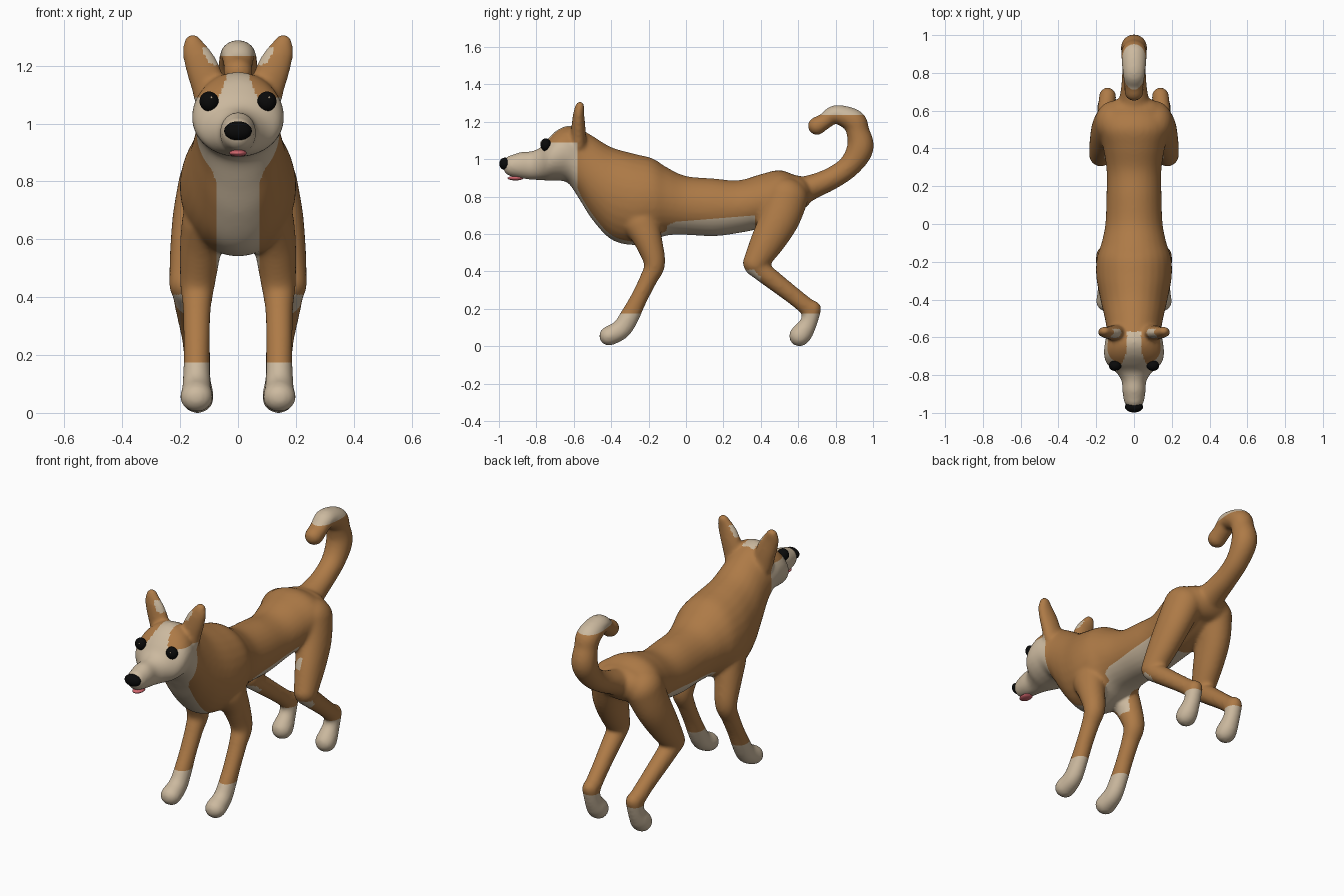
import bpy, bmesh, math
from mathutils import Vector

cube = bpy.data.objects.get("Cube")
if cube:
    bpy.data.objects.remove(cube, do_unlink=True)


def material(name, rgb, rough=0.7):
    m = bpy.data.materials.new(name)
    m.use_nodes = True
    m.diffuse_color = (*rgb, 1)
    bsdf = next(n for n in m.node_tree.nodes if n.type == 'BSDF_PRINCIPLED')
    bsdf.inputs["Base Color"].default_value = (*rgb, 1)
    bsdf.inputs["Roughness"].default_value = rough
    return m


TAN = material("tan_fur", (0.42, 0.195, 0.062))
CREAM = material("cream_fur", (0.60, 0.485, 0.345))
BLACK = material("black", (0.003, 0.003, 0.003), 0.4)
PINK = material("pink_tongue", (0.62, 0.13, 0.15))


def spline(keys, steps=5):
    """Smooth curve through the keys, each a position followed by two radii."""
    out = []
    for i in range(len(keys) - 1):
        a, b = keys[max(i - 1, 0)], keys[i]
        c, d = keys[i + 1], keys[min(i + 2, len(keys) - 1)]
        for s in range(steps):
            t = s / steps
            out.append([0.5 * (2 * q + (r - p) * t + (2 * p - 5 * q + 4 * r - w) * t * t
                               + (3 * q - p - 3 * r + w) * t ** 3)
                        for p, q, r, w in zip(a, b, c, d)])
    return out + [list(keys[-1])]


def loft(bm, keys, upright=False, sides=28):
    """Rounded tube along the keys; upright keeps every ring in the xz plane."""
    pts = spline(keys)
    rings = []
    for i, p in enumerate(pts):
        ahead, back = pts[min(i + 1, len(pts) - 1)], pts[max(i - 1, 0)]
        t = Vector((0, 1, 0)) if upright else (Vector(ahead[:3]) - Vector(back[:3])).normalized()
        rings.append((Vector(p[:3]), t, p[3], p[4]))

    def dome(ring, sign):
        c, t, rx, rn = ring
        out = []
        for k in range(1, 6):
            a = k * math.pi / 2 / 5.3
            out.append((c + t * sign * min(rx, rn) * math.sin(a), t,
                        rx * math.cos(a), rn * math.cos(a)))
        return out
    rings = dome(rings[0], -1)[::-1] + rings + dome(rings[-1], 1)
    loops = []
    for c, t, rx, rn in rings:
        side = (Vector((1, 0, 0)) - t * t.x).normalized()
        up = t.cross(side)
        angles = [2 * math.pi * k / sides for k in range(sides)]
        loops.append([bm.verts.new(c + side * rx * math.cos(a) + up * rn * math.sin(a))
                      for a in angles])
    for a, b in zip(loops, loops[1:]):
        for k in range(sides):
            j = (k + 1) % sides
            bm.faces.new((a[k], a[j], b[j], b[k]))
    bm.faces.new(loops[0][::-1])
    bm.faces.new(loops[-1])


def pair(bm, keys):
    for s in (1, -1):
        loft(bm, [(s * k[0], *k[1:]) for k in keys])


bm = bmesh.new()

# Muzzle, head, neck and trunk: y, top, bottom, half width
trunk = [(-.925, 1.025, .905, .056), (-.88, 1.04, .896, .063), (-.83, 1.042, .89, .066),
         (-.78, 1.062, .888, .1), (-.74, 1.108, .885, .145), (-.69, 1.155, .885, .16),
         (-.63, 1.18, .872, .155), (-.57, 1.165, .785, .145), (-.5, 1.125, .675, .155),
         (-.4, 1.065, .57, .178), (-.28, 1.03, .54, .2), (-.18, 1.005, .565, .197),
         (-.1, .955, .592, .172), (0, .91, .595, .152), (.15, .897, .588, .146),
         (.28, .887, .605, .145), (.4, .92, .63, .163), (.5, .942, .67, .185), (.58, .915, .72, .165)]
loft(bm, [(0, y, (a + b) / 2, w, (a - b) / 2) for y, a, b, w in trunk], upright=True)

# Tail with its curled end
loft(bm, [(0, .56, .81, .1, .09), (0, .67, .85, .077, .067), (0, .78, .898, .064, .06),
          (0, .875, .965, .064, .061), (0, .932, 1.06, .07, .072), (0, .918, 1.15, .064, .062),
          (0, .895, 1.205, .068, .064), (0, .8, 1.24, .06, .05), (0, .745, 1.205, .052, .044),
          (0, .70, 1.178, .052, .05)])

# Ears
pair(bm, [(.09, -.575, 1.08, .06, .042), (.105, -.575, 1.14, .06, .04),
          (.126, -.575, 1.2, .058, .035), (.148, -.573, 1.25, .047, .029),
          (.158, -.567, 1.285, .032, .025)])

# Front legs and paws
pair(bm, [(.115, -.24, .66, .08, .1), (.13, -.2, .56, .072, .075), (.14, -.168, .44, .06, .057),
          (.142, -.2, .36, .049, .048), (.143, -.255, .25, .046, .046),
          (.143, -.296, .17, .046, .052), (.143, -.345, .092, .05, .054),
          (.143, -.412, .055, .058, .053)])

# Thighs
pair(bm, [(.105, .54, .80, .1, .115), (.138, .5, .68, .088, .107), (.16, .43, .55, .076, .09),
          (.177, .368, .443, .062, .066)])

# Shanks
pair(bm, [(.175, .365, .432, .056, .056), (.165, .455, .362, .052, .052),
          (.15, .58, .265, .046, .047), (.14, .67, .192, .046, .048)])

# Hind feet
pair(bm, [(.14, .676, .2, .046, .048), (.14, .658, .13, .045, .046),
          (.14, .626, .077, .054, .056), (.14, .607, .055, .058, .057)])

bmesh.ops.recalc_face_normals(bm, faces=bm.faces)
mesh = bpy.data.meshes.new("dog_body")
bm.to_mesh(mesh)
bm.free()
body = bpy.data.objects.new("dog_body", mesh)
bpy.context.collection.objects.link(body)

# Fuse the parts into one soft skin
bpy.ops.object.select_all(action='DESELECT')
bpy.context.view_layer.objects.active = body
body.select_set(True)
fuse = body.modifiers.new("fuse", 'REMESH')
fuse.mode = 'VOXEL'
fuse.voxel_size = 0.009
soften = body.modifiers.new("soften", 'SMOOTH')
soften.factor = 0.5
soften.iterations = 18
for name in ("fuse", "soften"):
    bpy.ops.object.modifier_apply(modifier=name)
body.data.materials.append(TAN)
body.data.materials.append(CREAM)


def is_cream(p, n):
    x, y, z = abs(p.x), p.y, p.z
    inward = n.x * (1 if p.x > 0 else -1) < -0.25
    if z < .175 or (y > .6 and z > 1.235):                   # paws, tail top
        return True
    if y < -.58 and z < 1.09:                                # face and throat
        return True
    if y < -.57 and 1.09 <= z < 1.2 and x < .036 + .38 * max(0, 1.17 - z):   # blaze
        return True
    if y < -.555 and 1.205 < z < 1.264 and inward:           # inner ears
        return True
    if y < -.1 and .5 < z < .95 and n.z < .1 and x < .075 + .4 * max(0, z - .8):  # chest
        return True
    if -.19 < y < .37 and .5 < z < min(.67 + .08 * y, .6 + .5 * (y + .19)):  # belly
        return x < .085 if y < -.1 else (x < .155 and (y < .3 or z > .57))
    return z < .41 and .3 < y < .4 and n.z < -.45            # under the knees


# Cut clean colour borders, then paint by rule
bm = bmesh.new()
bm.from_mesh(body.data)
for co, no in [((0, 0, .175), (0, 0, 1)), ((0, 0, 1.235), (0, 0, 1)), ((0, 0, 1.09), (0, 0, 1)),
               ((0, -.58, 0), (0, 1, 0)), ((0, .37, 0), (0, 1, 0)),
               ((.075, 0, 0), (1, 0, 0)), ((-.075, 0, 0), (1, 0, 0)),
               ((0, 0, .67), (0, -.08, 1))]:
    bmesh.ops.bisect_plane(bm, geom=bm.verts[:] + bm.edges[:] + bm.faces[:],
                           plane_co=co, plane_no=no, dist=1e-5)
bm.normal_update()
for f in bm.faces:
    f.material_index = int(is_cream(f.calc_center_median(), f.normal))
    f.smooth = True
floor = min(v.co.z for v in bm.verts)
bmesh.ops.translate(bm, verts=bm.verts, vec=(0, 0, -floor))
bm.to_mesh(body.data)
bm.free()


def ellipsoid(name, loc, radii, mat):
    b = bmesh.new()
    bmesh.ops.create_uvsphere(b, u_segments=28, v_segments=16, radius=1)
    bmesh.ops.scale(b, vec=radii, verts=b.verts)
    for f in b.faces:
        f.smooth = True
    me = bpy.data.meshes.new(name)
    b.to_mesh(me)
    b.free()
    me.materials.append(mat)
    ob = bpy.data.objects.new(name, me)
    ob.location = loc
    bpy.context.collection.objects.link(ob)


# Nose, tongue, eyes with glints
ellipsoid("nose", (0, -.968, .975), (.048, .03, .033), BLACK)
ellipsoid("tongue", (0, -.912, .898), (.03, .042, .012), PINK)
for s, side in ((1, "left"), (-1, "right")):
    ellipsoid(side + "_eye", (s * .1, -.75, 1.077), (.033, .028, .034), BLACK)
    ellipsoid(side + "_eye_glint", (s * .1 + .008, -.775, 1.09), (.004, .004, .004), CREAM)
